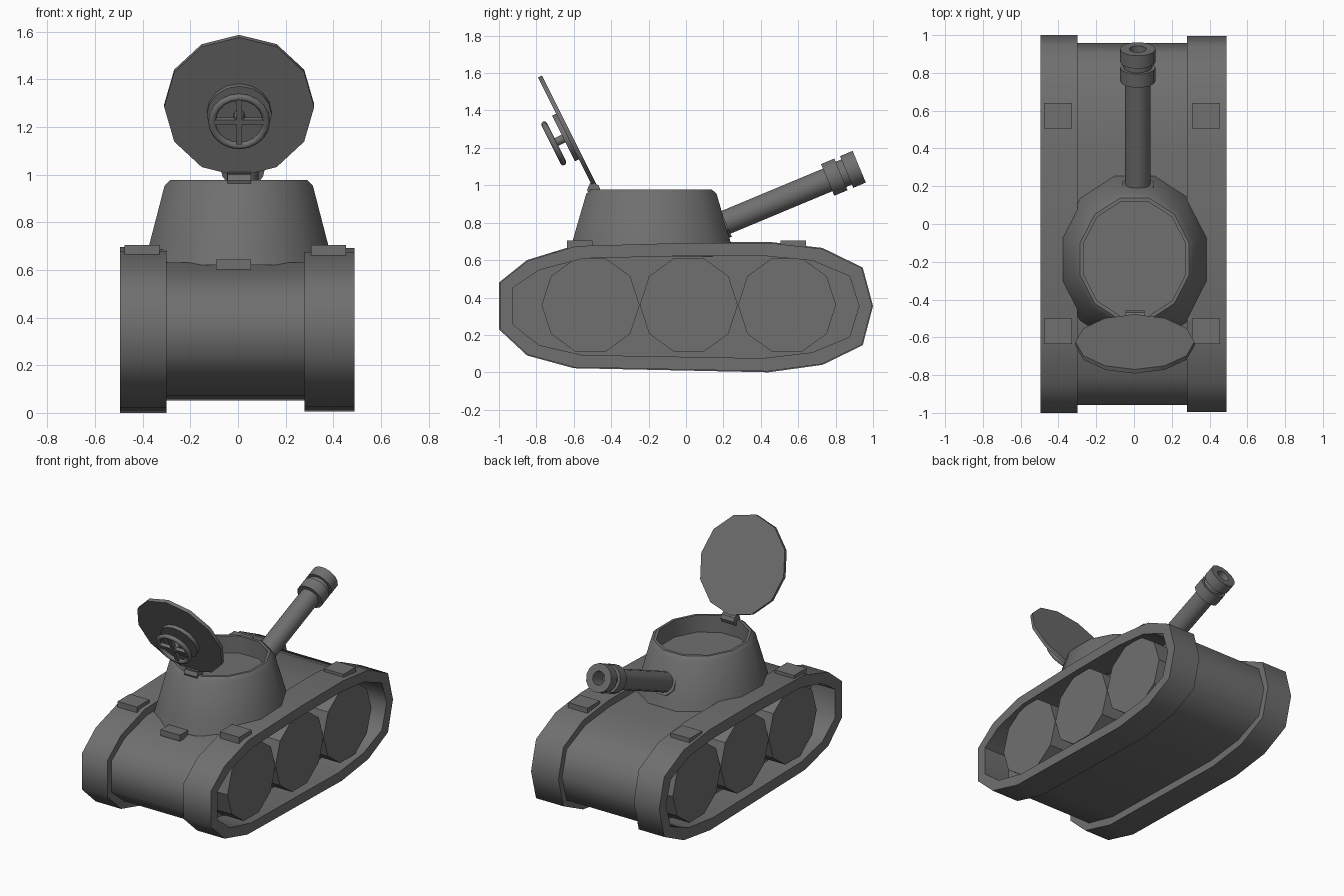
import bpy, bmesh, math
from mathutils import Matrix, Vector

if "Cube" in bpy.data.objects:
    bpy.data.objects.remove(bpy.data.objects["Cube"])

# dark grey paint used everywhere
paint = bpy.data.materials.new("dark_grey")
paint.diffuse_color = (.16, .16, .16, 1)
paint.use_nodes = True
paint.node_tree.nodes["Principled BSDF"].inputs["Base Color"].default_value = paint.diffuse_color


def finish(name, bm, angle=40):
    bmesh.ops.remove_doubles(bm, verts=bm.verts, dist=1e-5)
    bmesh.ops.recalc_face_normals(bm, faces=bm.faces)
    me = bpy.data.meshes.new(name)
    bm.to_mesh(me)
    bm.free()
    me.materials.append(paint)
    ob = bpy.data.objects.new(name, me)
    bpy.context.collection.objects.link(ob)
    bpy.ops.object.select_all(action='DESELECT')
    ob.select_set(True)
    bpy.context.view_layer.objects.active = ob
    bpy.ops.object.shade_smooth_by_angle(angle=math.radians(angle))
    return ob


def frame(origin, x, y):
    """Matrix whose local x, y follow the given directions."""
    x, y = Vector(x).normalized(), Vector(y).normalized()
    m = Matrix((x, y, x.cross(y))).transposed().to_4x4()
    return Matrix.Translation(origin) @ m


def lathe(name, profile, n, mat, phase=0.0, sy=1.0, closed=False, angle=40):
    """Spin (radius, height) points about local z."""
    bm = bmesh.new()
    rings = []
    for r, h in profile:
        ring = []
        for i in range(n):
            a = phase + 2 * math.pi * i / n
            ring.append(bm.verts.new(mat @ Vector((r * math.cos(a), r * math.sin(a) * sy, h))))
        rings.append(ring)
    pairs = list(zip(rings, rings[1:]))
    if closed:
        pairs.append((rings[-1], rings[0]))
    for a, b in pairs:
        for i in range(n):
            j = (i + 1) % n
            bm.faces.new((a[i], a[j], b[j], b[i]))
    return finish(name, bm, angle)


def cylinder(name, r, h0, h1, n, mat, **kw):
    return lathe(name, [(0, h0), (r, h0), (r, h1), (0, h1)], n, mat, **kw)


def box(name, centre, size, mat=Matrix()):
    bm = bmesh.new()
    bmesh.ops.create_cube(bm, size=1, matrix=mat @ Matrix.Translation(centre) @ Matrix.Diagonal((*size, 1)))
    return finish(name, bm)


def scaled(points, sy, sz):
    return [(y * sy, 0.35 + (z - 0.35) * sz) for y, z in points]


def extrude_x(name, outer, x0, x1, inner=None):
    """Side profile extruded along x; with inner it becomes a hollow band."""
    bm = bmesh.new()
    loops = [[bm.verts.new((x, y, z)) for y, z in p]
             for p in ([outer, inner] if inner else [outer]) for x in (x0, x1)]
    n = len(outer)
    if inner:
        pairs = [(0, 1), (1, 3), (3, 2), (2, 0)]
    else:
        pairs = [(0, 1)]
        bm.faces.new(loops[0])
        bm.faces.new(loops[1])
    for a, b in pairs:
        for i in range(n):
            j = (i + 1) % n
            bm.faces.new((loops[a][i], loops[a][j], loops[b][j], loops[b][i]))
    return finish(name, bm, 55)


# side profile shared by tracks and hull
side = [(-1.0, .48), (-.85, .60), (-.59, .68), (0, .697), (.45, .697), (.73, .665), (.945, .56),
        (1.0, .355), (.945, .145), (.73, .04), (.44, 0), (-.6, .022), (-.85, .09), (-1.0, .23)]
extrude_x("hull", scaled(side, .957, .85), -.31, .29)

# tracks and road wheels
for tag, s, x0, x1, k in (("left", -1, -.495, -.30, 1.0), ("right", 1, .28, .49, .985)):
    outer = scaled(side, min(1, k + .01), k)
    extrude_x(tag + "_track", outer, x0, x1, scaled(side, .925, .785))
    for i, y in enumerate((-.51, .015, .54)):
        cylinder(f"{tag}_wheel_{i + 1}", .262, .26, .46, 10,
                 frame((0, y, .36), (0, s, 0), (0, 0, 1)), angle=30)

# small pads on the fenders and the hull nose
for tag, x in (("left", -.403), ("right", .38)):
    for end, y in (("front", -.568), ("rear", .573)):
        box(f"{tag}_{end}_pad", (x, y, .68), (.148, .135, .05))
box("nose_pad", (-.018, -.652, .622), (.147, .125, .042))

# open turret
lathe("turret", [(.413, .62), (.393, .69), (.322, .955), (.298, .978), (.28, .978), (.28, .86), (0, .86)],
      12, Matrix.Translation((.003, -.185, 0)), phase=math.radians(15), sy=1.12)

# gun barrel with stepped muzzle and bore, local z pointing up the gun
gun = frame((.02, .185, .79), (-1, 0, 0), (0, -.385, .923))
lathe("barrel", [(0, -.06), (.067, -.06), (.067, .62), (.094, .62), (.094, .697), (.075, .697),
                 (.075, .73), (.094, .73), (.094, .803), (.045, .803), (.045, .68), (0, .68)], 14, gun)
cylinder("barrel_collar", .09, -.05, .03, 8, gun, phase=math.pi / 8)

# open hatch lid, its backing plate and locking wheel
lid = frame((.005, -.635, 1.29), (1, 0, 0), (0, -.447, .894))
cylinder("hatch_lid", .315, -.012, .012, 12, lid, sy=1.035)
hub = lid @ Matrix.Translation((0, -.027, 0))
cylinder("hatch_plate", .136, .01, .036, 16, hub)
cylinder("wheel_hub", .024, .03, .095, 10, hub)
ring = [(.114 + .016 * math.cos(a), .094 + .016 * math.sin(a))
        for a in (2 * math.pi * i / 8 for i in range(8))]
lathe("hatch_wheel", ring, 20, hub, closed=True, angle=60)
box("wheel_spoke_across", (0, 0, .094), (.228, .024, .024), hub)
box("wheel_spoke_upright", (0, 0, .094), (.024, .228, .024), hub)

# hinge joining lid and turret
cylinder("hinge_pin", .036, -.05, .05, 8, frame((.005, -.493, .975), (0, 1, 0), (0, 0, 1)))
box("hinge_leaf", (0, -.325, .006), (.10, .04, .03), lid)
